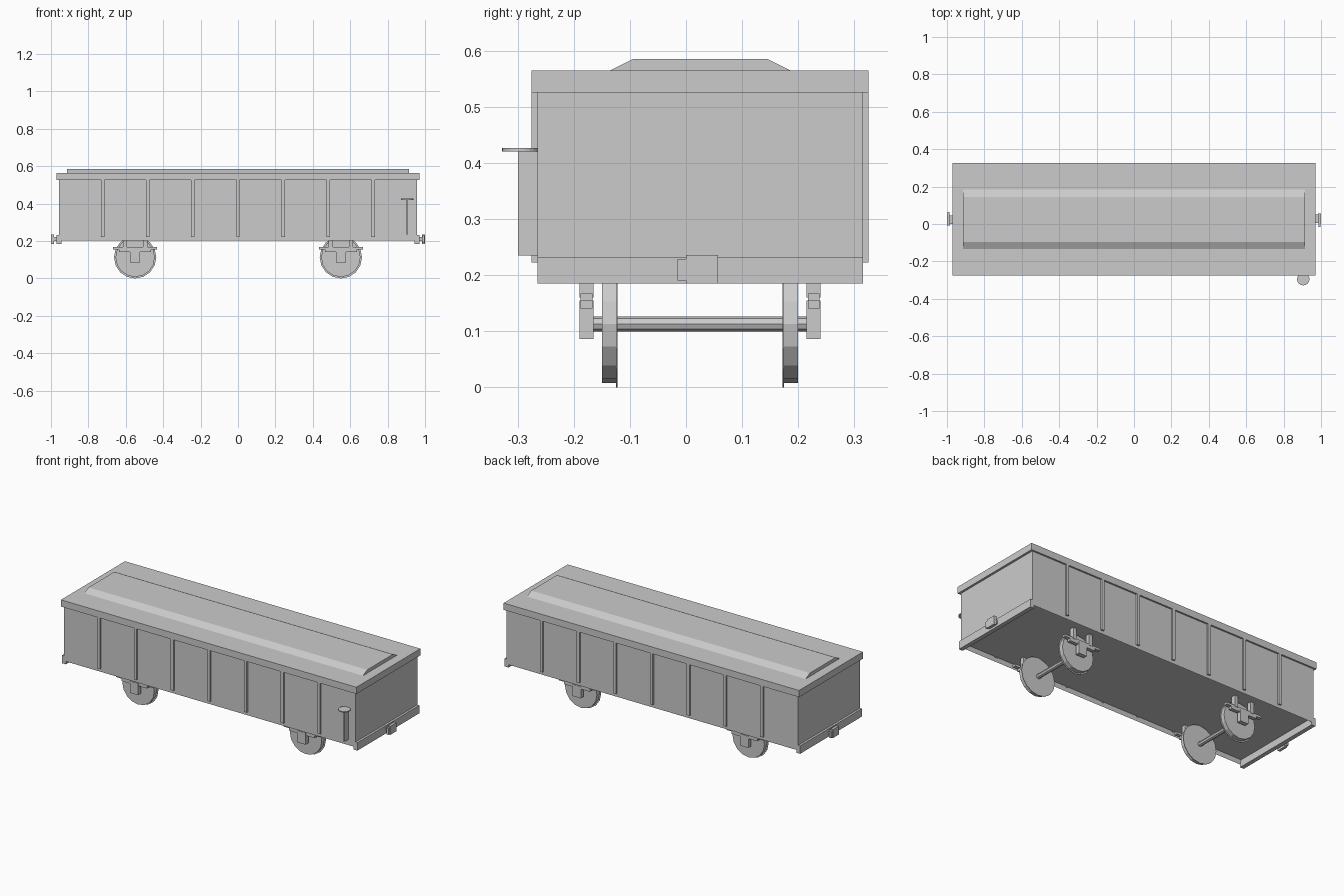
import bpy, bmesh, math
from mathutils import Matrix

if "Cube" in bpy.data.objects:
    bpy.data.objects.remove(bpy.data.objects["Cube"])

CY = 0.025  # centre line of the wagon in y

grey = bpy.data.materials.new("plain grey")
grey.diffuse_color = (0.6, 0.6, 0.6, 1)
grey.use_nodes = True
grey.node_tree.nodes["Principled BSDF"].inputs["Base Color"].default_value = grey.diffuse_color


def finish(name, bm):
    bmesh.ops.recalc_face_normals(bm, faces=bm.faces)
    me = bpy.data.meshes.new(name)
    bm.to_mesh(me)
    bm.free()
    me.materials.append(grey)
    ob = bpy.data.objects.new(name, me)
    bpy.context.collection.objects.link(ob)
    return ob


def add_box(bm, x0, x1, y0, y1, z0, z1):
    m = Matrix.Translation(((x0 + x1) / 2, (y0 + y1) / 2, (z0 + z1) / 2))
    m = m @ Matrix.Diagonal((x1 - x0, y1 - y0, z1 - z0, 1))
    return bmesh.ops.create_cube(bm, size=1, matrix=m)["verts"]


def boxes(name, *dims):
    bm = bmesh.new()
    for d in dims:
        add_box(bm, *d)
    return finish(name, bm)


def add_disc(bm, x, y0, y1, z, r, n):
    m = Matrix.Translation((x, (y0 + y1) / 2, z)) @ Matrix.Rotation(math.pi / 2, 4, 'X')
    bmesh.ops.create_cone(bm, cap_ends=True, segments=n, radius1=r, radius2=r,
                          depth=abs(y1 - y0), matrix=m)


# Body with a recessed underside
bm = bmesh.new()
add_box(bm, -0.957, 0.957, CY - 0.29, CY + 0.29, 0.202, 0.53)
bottom = min(bm.faces, key=lambda f: f.calc_center_median().z)
bmesh.ops.inset_region(bm, faces=[bottom], thickness=0.012)
bmesh.ops.translate(bm, verts=bottom.verts, vec=(0, 0, 0.024))
finish("body", bm)

# Roof slab and raised roof panel
boxes("roof_rim", (-0.97, 0.97, CY - 0.3, CY + 0.3, 0.525, 0.565))
bm = bmesh.new()
profile = [(-0.16, 0.56), (-0.16, 0.565), (-0.12, 0.585), (0.12, 0.585), (0.16, 0.565), (0.16, 0.56)]
face = bm.faces.new([bm.verts.new((-0.915, CY + y, z)) for y, z in profile])
ext = bmesh.ops.extrude_face_region(bm, geom=[face])
bmesh.ops.translate(bm, verts=[g for g in ext["geom"] if isinstance(g, bmesh.types.BMVert)],
                    vec=(1.83, 0, 0))
finish("roof_panel", bm)

# Side ribs
for side, label in ((-1, "front"), (1, "back")):
    ys = sorted((CY + side * 0.28, CY + side * 0.3))
    boxes(label + "_ribs", *[(i * 0.241 - 0.009, i * 0.241 + 0.009, *ys, 0.222, 0.53)
                             for i in range(-3, 4)])

# End beams and couplers, the left end turned half round
for s, label in ((1, "right"), (-1, "left")):
    beam = boxes(label + "_end_beam", (0.945, 0.97, -0.29, 0.29, 0.185, 0.232))
    coupler = boxes(label + "_coupler",
                    (0.965, 0.986, -0.02, 0.025, 0.2, 0.222),
                    (0.984, 1.0, -0.025, 0.032, 0.185, 0.236),
                    (0.986, 0.998, -0.04, -0.024, 0.19, 0.229))
    for ob in (beam, coupler):
        ob.data.transform(Matrix.Translation((0, CY, 0)) @ Matrix.Rotation(0 if s > 0 else math.pi, 4, 'Z'))

# Wheel sets and their suspension
for x, label in ((-0.55, "left"), (0.55, "right")):
    bm = bmesh.new()
    add_disc(bm, x, CY - 0.195, CY + 0.195, 0.113, 0.0135, 8)
    finish(label + "_axle", bm)
    for s, row in ((-1, "front"), (1, "back")):
        bm = bmesh.new()
        add_disc(bm, x, CY + s * 0.15, CY + s * 0.175, 0.113, 0.105, 16)
        add_disc(bm, x, CY + s * 0.147, CY + s * 0.15, 0.113, 0.113, 16)
        finish(f"{label}_{row}_wheel", bm)
        ys = sorted((CY + s * 0.19, CY + s * 0.215))
        yi = sorted((CY + s * 0.192, CY + s * 0.213))
        boxes(f"{label}_{row}_suspension",
              (x - 0.027, x + 0.027, *ys, 0.086, 0.155),
              (x - 0.118, x + 0.118, *yi, 0.154, 0.167),
              (x - 0.085, x + 0.085, *yi, 0.14, 0.154),
              (x - 0.065, x - 0.043, *ys, 0.16, 0.23),
              (x + 0.043, x + 0.065, *ys, 0.16, 0.23))

# Hand brake on the front side
boxes("brake_post", (0.9, 0.91, -0.299, -0.26, 0.235, 0.422))
bm = bmesh.new()
bmesh.ops.create_cone(bm, cap_ends=True, segments=24, radius1=0.033, radius2=0.033, depth=0.006,
                      matrix=Matrix.Translation((0.905, -0.295, 0.423)))
finish("brake_handwheel", bm)
